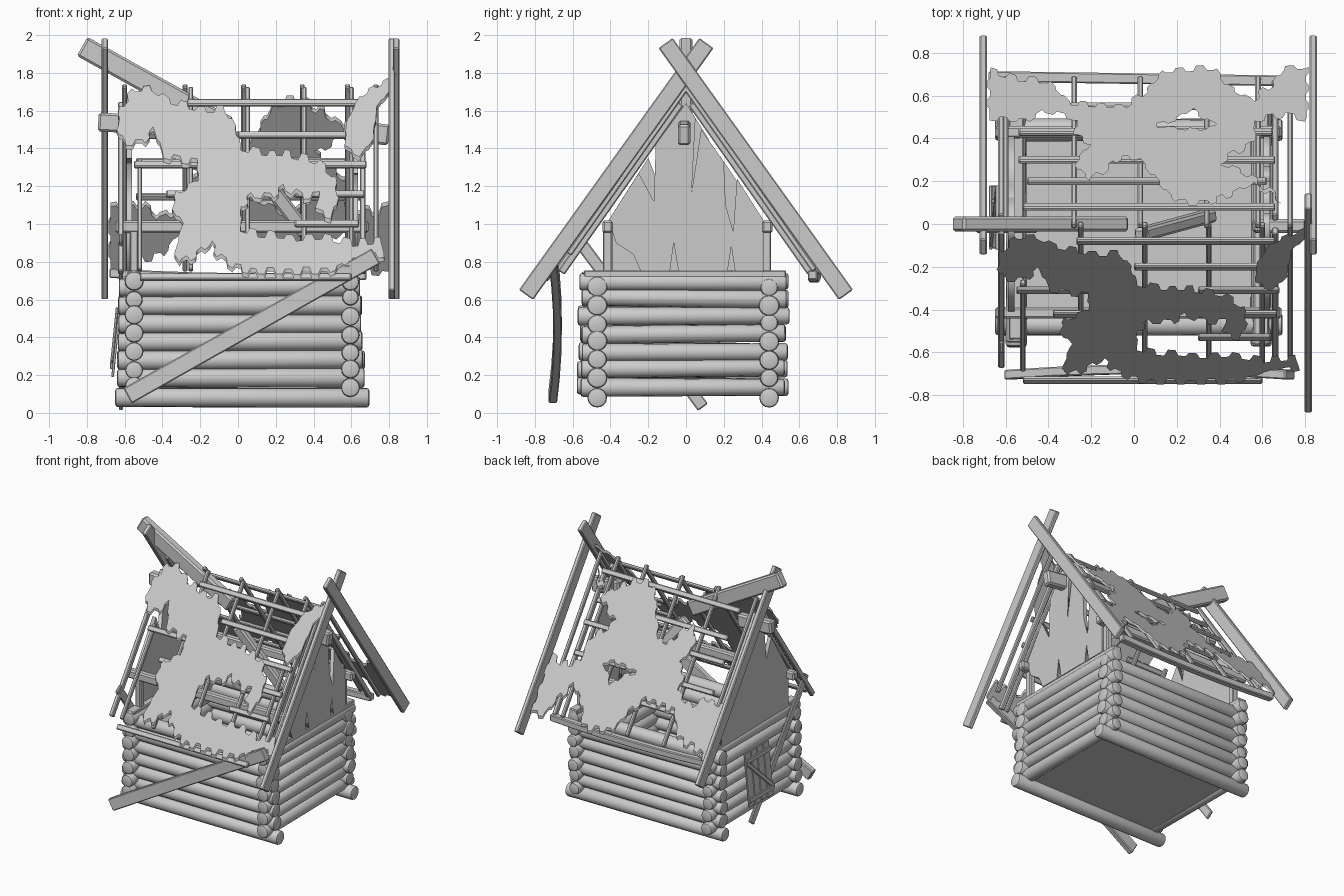
import bpy, bmesh, math, random
from mathutils import Vector, Matrix

if "Cube" in bpy.data.objects:
    bpy.data.objects.remove(bpy.data.objects["Cube"])

random.seed(4)
TOP, SLOPE = 1.79, 1.42            # roof surface: z = TOP - SLOPE * |y|


def finish(name, bm, smooth=False, bevel=0.0):
    bmesh.ops.recalc_face_normals(bm, faces=bm.faces)
    me = bpy.data.meshes.new(name)
    bm.to_mesh(me)
    bm.free()
    ob = bpy.data.objects.new(name, me)
    bpy.context.collection.objects.link(ob)
    if smooth:
        bpy.ops.object.select_all(action='DESELECT')
        ob.select_set(True)
        bpy.context.view_layer.objects.active = ob
        bpy.ops.object.shade_smooth_by_angle(angle=math.radians(40))
    if bevel:
        m = ob.modifiers.new("bevel", 'BEVEL')
        m.width, m.segments = bevel, 1
    return ob


def frame(p, q, side):
    """Matrix with z along p->q and x near the side direction."""
    p, q = Vector(p), Vector(q)
    z = (q - p).normalized()
    x = Vector(side)
    x = (x - z * x.dot(z)).normalized()
    m = Matrix((x, z.cross(x), z)).transposed().to_4x4()
    m.translation = (p + q) / 2
    return m, (q - p).length


def beam(name, p, q, w, h, side=(1, 0, 0), bow=0.0, bevel=0.006):
    """Squared timber; w is its size along side, bow bends it along side."""
    m, length = frame(p, q, side)
    bm = bmesh.new()
    bmesh.ops.create_cube(bm, size=1)
    if bow:
        edges = [e for e in bm.edges if abs(e.verts[0].co.z - e.verts[1].co.z) > .5]
        bmesh.ops.subdivide_edges(bm, edges=edges, cuts=5)
    for v in bm.verts:
        t = v.co.z
        v.co = m @ Vector((v.co.x * w + bow * (1 - 4 * t * t), v.co.y * h, t * length))
    return finish(name, bm, bevel=bevel)


def log(name, p, q, r):
    m, length = frame(p, q, (0, 0, 1))
    bm = bmesh.new()
    k = random.uniform(.92, 1.08)
    bmesh.ops.create_cone(bm, cap_ends=True, segments=16, radius1=r * k,
                          radius2=r * (2 - k), depth=length, matrix=m)
    caps = [e for e in bm.edges if any(len(f.verts) > 4 for f in e.link_faces)]
    bmesh.ops.bevel(bm, geom=caps, offset=.014, segments=2, affect='EDGES', profile=.5)
    return finish(name, bm, smooth=True)


def ragged(pts, step=.045, amp=.012):
    """Shingle-like teeth along an outline, strong on level edges only."""
    out, flip = [], 1
    for a, b in zip(pts, pts[1:] + pts[:1]):
        a, b = Vector(a), Vector(b)
        d = b - a
        n = max(1, round(d.length / step))
        nor = Vector((-d.y, d.x)).normalized()
        k = amp if abs(d.x) > abs(d.y) else amp * .45
        for i in range(n):
            o = nor * k * flip * random.uniform(.6, 1.3)
            out += [a + d * ((i + .15) / n) + o, a + d * ((i + .85) / n) + o]
            flip = -flip
    return out


def sheet(name, outlines, thick, place):
    """Filled outline with holes, placed in space by a function."""
    cu = bpy.data.curves.new(name, 'CURVE')
    cu.dimensions, cu.fill_mode, cu.extrude = '2D', 'BOTH', thick / 2
    for pts in outlines:
        s = cu.splines.new('POLY')
        s.points.add(len(pts) - 1)
        for sp, p in zip(s.points, pts):
            sp.co = (p[0], p[1], 0, 1)
        s.use_cyclic_u = True
    tmp = bpy.data.objects.new("outline", cu)
    bpy.context.collection.objects.link(tmp)
    me = bpy.data.meshes.new_from_object(tmp.evaluated_get(bpy.context.evaluated_depsgraph_get()))
    bpy.data.objects.remove(tmp)
    bm = bmesh.new()
    bm.from_mesh(me)
    bmesh.ops.remove_doubles(bm, verts=bm.verts, dist=.0005)
    for v in bm.verts:
        v.co = place(*v.co)
    return finish(name, bm)


# log walls: long logs front and back, cross logs left and right
for i in range(7):
    z = .085 + i * .097
    for nm, y in (("front", -.47), ("back", .44)):
        e = 0.05 if i == 0 else random.uniform(0, .03)
        log(f"{nm}_log_{i}", (-.63 - e * .4, y, z + random.uniform(-.006, .006)),
            (.645 + e, y, z + random.uniform(-.006, .006)), .051)
    z = .14 + i * .093
    for nm, x in (("left", -.55), ("right", .595)):
        log(f"{nm}_log_{i}", (x, -.55 - random.uniform(0, .03), z + random.uniform(-.008, .008)),
            (x, .52 + random.uniform(0, .03), z + random.uniform(-.008, .008)), .047)
beam("floor", (-.56, -.015, .115), (.6, -.015, .115), .02, .9, (0, 0, 1))
for x in (-.55, .595):
    beam("top_plate", (x, -.54, .735), (x, .53, .735), .07, .04)

# corner posts and the purlins they carry
for x in (-.55, .6):
    for y in (-.415, .425):
        beam("corner_post", (x, y, .72), (x, y, .97), .045, .05)
for y in (-.415, .43):
    beam("purlin", (-.65, y, .985), (.69, y, .985), .055, .065, (0, 1, 0), bevel=.01)

# splintered gable walls
right_gable = [(-.24, .75), (-.28, .84), (-.37, .9), (-.41, 1.02), (-.25, 1.27), (-.17, 1.12),
               (-.16, 1.42), (0, 1.64), (.05, 1.56), (.03, 1.17), (.08, 1.5), (.2, 1.33),
               (.21, 1.1), (.25, .96), (.27, 1.24), (.41, 1.02), (.41, .75), (.26, .75),
               (.24, .88), (.22, .75), (-.04, .75), (-.065, .9), (-.085, .75)]
left_gable = [(-.41, .75), (-.41, 1.02), (-.2, 1.35), (-.14, 1.2), (-.11, 1.48), (0, 1.64),
              (.12, 1.45), (.14, 1.25), (.18, 1.36), (.41, 1.02), (.41, .75)]
sheet("right_gable", [right_gable], .03, lambda a, b, w: (.62 + w, a, b))
sheet("left_gable", [left_gable], .03, lambda a, b, w: (-.575 + w, a, b))


def slope_pt(x, u, s, drop):
    return (x, s * u, TOP - SLOPE * u - drop)


# rafters and battens
for x, a, b in ((-.52, .27, .68), (-.25, 0, .68), (.05, 0, .68), (.35, 0, .68), (.6, 0, .68), (.73, 0, .62)):
    beam("front_rafter", slope_pt(x, a, -1, .07), slope_pt(x, b, -1, .07), .026, .03)
for x in (-.6, -.28, .03, .34, .58, .73):
    beam("back_rafter", slope_pt(x, -.01, 1, .07), slope_pt(x, .68, 1, .07), .026, .03)
for x in (-.62, .66):
    for s in (-1, 1):
        beam("gable_rafter", slope_pt(x, .03, s, .11), slope_pt(x, .66, s, .11), .03, .04)
for s, rows in ((-1, ((.08, -.27, .66), (.2, 0, .62), (.31, -.55, -.2), (.31, .3, .68), (.42, -.38, -.2),
                      (.42, .3, .67), (.53, .3, .64), (.73, -.52, .6))),
                (1, ((.08, -.52, .66), (.2, -.5, .62), (.3, -.54, .66), (.43, -.54, .65), (.55, -.3, .6)))):
    for u, x0, x1 in rows:
        beam("batten", slope_pt(x0, u, s, .035), slope_pt(x1, u, s, .035),
             .04, .024, (0, s, -SLOPE))
beam("back_eave_board", (-.68, .69, .74), (.68, .67, .73), .05, .05, (0, 0, 1), bow=-.02)

# ragged roof covering, front given in front view (x, z)
front_main = [(-.64, 1.5), (-.62, 1.62), (-.55, 1.7), (-.46, 1.71), (-.36, 1.64), (-.22, 1.6),
              (-.07, 1.6), (-.01, 1.5), (.01, 1.4), (.12, 1.37), (.28, 1.36), (.42, 1.32), (.51, 1.25),
              (.53, 1.14), (.5, 1.03), (.41, 1.06), (.44, 1.14), (.34, 1.13), (.25, 1.19), (.18, 1.13),
              (.08, 1.14), (.02, 1.09), (.01, .97), (.1, .94), (.3, .92), (.45, .93), (.6, .89),
              (.76, .91), (.78, .83), (.6, .79), (.48, .74), (.1, .74), (-.02, .76), (-.1, .82),
              (-.15, .89), (-.22, .83), (-.3, .78), (-.34, .84), (-.29, .98), (-.35, 1.08), (-.32, 1.17),
              (-.22, 1.21), (-.21, 1.32), (-.3, 1.33), (-.4, 1.36), (-.44, 1.5), (-.5, 1.42), (-.6, 1.42)]
front_patch = [(.56, 1.4), (.58, 1.55), (.65, 1.67), (.8, 1.76), (.8, 1.7), (.73, 1.6),
               (.72, 1.45), (.65, 1.35)]
# back given in top view (x, y)
back_main = [(-.68, .72), (-.55, .68), (-.4, .67), (-.3, .57), (-.05, .55), (.06, .63), (.14, .72),
             (.38, .73), (.43, .65), (.55, .58), (.65, .66), (.7, .73), (.81, .74), (.81, .49),
             (.7, .51), (.57, .49), (.56, .38), (.4, .29), (.5, .25), (.58, .2), (.7, .1), (.55, .19),
             (.46, .14), (.35, .1), (.2, .1), (.12, .19), (.02, .31), (-.06, .31), (-.12, .27),
             (-.2, .2), (-.28, .28), (-.2, .38), (-.28, .41), (-.27, .49), (-.42, .53), (-.5, .48), (-.68, .5)]
back_hole = [(.1, .46), (.2, .49), (.27, .54), (.33, .49), (.39, .46), (.3, .44), (.2, .45)]


def roof(name, outlines, s):
    sheet(name, outlines, .022, lambda a, b, w: (a, s * b, TOP - SLOPE * b + w))


def to_slope(pts):
    return [(x, (TOP - z) / SLOPE) for x, z in pts]


roof("front_roof", [ragged(to_slope(front_main))], -1)
roof("front_roof_patch", [ragged(to_slope(front_patch), amp=.007)], -1)
roof("back_roof", [ragged(back_main), ragged(back_hole, amp=.006)], 1)

# crossed barge boards; the front left one has fallen against the wall
for nm, x, s in (("right_front", .815, -1), ("right_back", .838, 1), ("left_back", -.705, 1)):
    beam(f"{nm}_barge_board", (x, s * .847, .625), (x, -s * .108, 1.958), .034, .092)
beam("fallen_barge_board", (-.585, -.705, .09), (.73, -.705, .83), .045, .092, (0, 1, 0), bow=.025)

# remaining stubs of the ridge pole and the snapped upper ridge beam
beam("left_ridge_stub", (-.74, -.01, 1.54), (-.45, -.01, 1.525), .065, .1, (0, 1, 0), bevel=.012)
beam("right_ridge_stub", (.56, -.01, 1.5), (.8, -.01, 1.47), .065, .11, (0, 1, 0), bevel=.012)
beam("snapped_ridge_beam", (-.825, .0, 1.94), (-.05, 0, 1.51), .07, .115, (0, 1, 0), bevel=.012)
beam("fallen_ridge_piece", (.03, -.05, 1.38), (.36, .04, .95), .06, .08, (0, 1, 0), bevel=.012)

# loose plank and fallen door leaning on the left wall
beam("left_leaning_plank", (-.62, .09, .03), (-.62, -.58, .93), .02, .065)
LOW, HIGH = -.665, -.62


def door_pt(y, z, off=0):
    return (LOW + (HIGH - LOW) * (z - .18) / .44 - off, y, z)


for i in range(4):
    y = -.08 + i * .075
    beam("door_board", door_pt(y, .19 + .008 * (i % 2)), door_pt(y, .6), .014, .07, bevel=.003)
for z in (.25, .54):
    beam("door_rail", door_pt(-.12, z, .013), door_pt(.18, z, .013), .014, .035, bevel=.003)
beam("door_brace", door_pt(-.1, .27, .013), door_pt(.16, .52, .013), .013, .03, bevel=.003)
